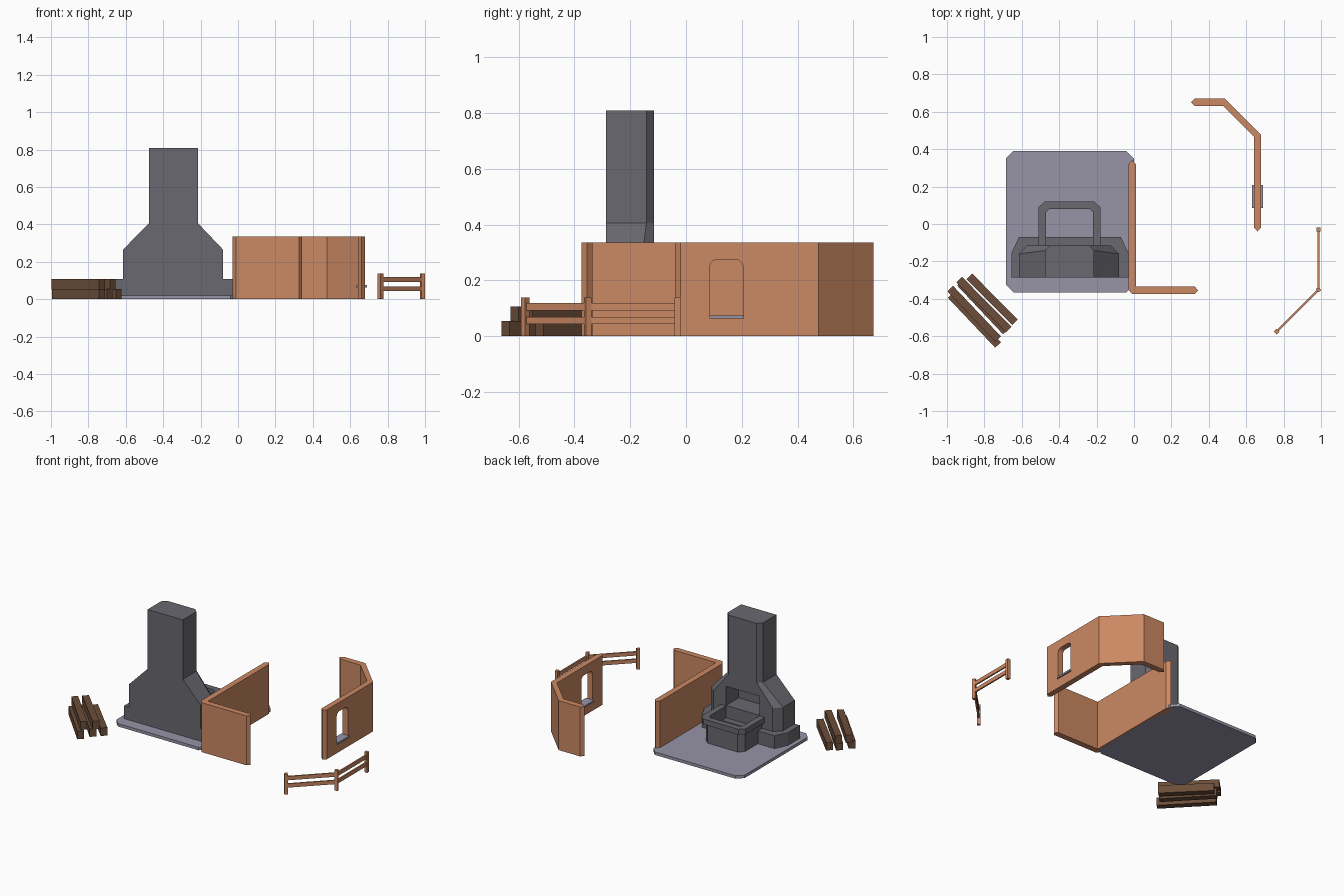
import bpy, bmesh, math
from mathutils import Vector, Matrix

if "Cube" in bpy.data.objects:
    bpy.data.objects.remove(bpy.data.objects["Cube"])


def material(name, rgb):
    m = bpy.data.materials.new(name)
    m.use_nodes = True
    m.diffuse_color = (*rgb, 1)
    bsdf = m.node_tree.nodes["Principled BSDF"]
    bsdf.inputs["Base Color"].default_value = (*rgb, 1)
    bsdf.inputs["Roughness"].default_value = 0.9
    return m


clay = material("warm clay", (0.60, 0.25, 0.125))
stone = material("dark stone", (0.14, 0.14, 0.16))
paving = material("pale lilac stone", (0.31, 0.295, 0.39))
bark = material("dark wood", (0.15, 0.075, 0.042))


def finish(bm, name, mat):
    bmesh.ops.recalc_face_normals(bm, faces=bm.faces)
    mesh = bpy.data.meshes.new(name)
    bm.to_mesh(mesh)
    bm.free()
    mesh.materials.append(mat)
    ob = bpy.data.objects.new(name, mesh)
    bpy.context.collection.objects.link(ob)
    return ob


def loft(name, mat, rings):
    """Skin a stack of equal-length rings and cap both ends."""
    bm = bmesh.new()
    loops = [[bm.verts.new(p) for p in ring] for ring in rings]
    n = len(loops[0])
    for a, b in zip(loops, loops[1:]):
        for i in range(n):
            j = (i + 1) % n
            bm.faces.new((a[i], a[j], b[j], b[i]))
    bm.faces.new(loops[0])
    bm.faces.new(loops[-1])
    return finish(bm, name, mat)


def prism(name, mat, outline, z0, z1):
    return loft(name, mat, [[(x, y, z) for x, y in outline] for z in (z0, z1)])


def box(name, mat, x0, x1, y0, y1, z0, z1):
    return prism(name, mat, [(x0, y0), (x1, y0), (x1, y1), (x0, y1)], z0, z1)


def beam(name, mat, a, b, width, z0, z1):
    """Straight bar between two plan points."""
    a, b = Vector(a), Vector(b)
    d = (b - a).normalized()
    s = Vector((-d.y, d.x)) * width / 2
    return prism(name, mat, [a - s, b - s, b + s, a + s], z0, z1)


def cut(ob, cutter):
    mod = ob.modifiers.new("opening", "BOOLEAN")
    mod.operation, mod.solver, mod.object = "DIFFERENCE", "EXACT", cutter
    bpy.context.view_layer.objects.active = ob
    bpy.ops.object.modifier_apply(modifier=mod.name)
    bpy.data.objects.remove(cutter)


# paved floor with clipped corners
L, R, F, B, C = -0.685, 0.0, -0.365, 0.39, 0.04
prism("floor_slab", paving, [
    (L + C, F), (R - C, F), (R, F + C), (R, B - C),
    (R - C, B), (L + C, B), (L, B - C), (L, F + C)], 0, 0.02)

# corner wall with pointed ends
WALL = 0.335
prism("corner_wall", clay, [
    (-0.03, 0.32), (-0.03, -0.35), (-0.01, -0.375), (0.325, -0.375),
    (0.343, -0.355), (0.325, -0.335), (0.01, -0.335), (0.01, 0.32),
    (-0.01, 0.342)], 0, WALL)

# bent wall with an arched window
bent = prism("bent_wall", clay, [
    (0.305, 0.652), (0.325, 0.632), (0.475, 0.632), (0.642, 0.465),
    (0.642, -0.02), (0.66, -0.04), (0.68, -0.02), (0.68, 0.475),
    (0.485, 0.672), (0.325, 0.672)], 0, WALL)
Y0, Y1, Z0, Z1, RAD = 0.085, 0.205, 0.063, 0.275, 0.027
arch = [(Y0, Z0), (Y1, Z0)]
for cy, start in ((Y1 - RAD, 0), (Y0 + RAD, 90)):
    for k in range(4):
        t = math.radians(start + k * 30)
        arch.append((cy + RAD * math.cos(t), Z1 - RAD + RAD * math.sin(t)))
cut(bent, loft("window_cutter", clay, [[(x, y, z) for y, z in arch] for x in (0.6, 0.72)]))
box("window_sill", paving, 0.63, 0.69, Y0, Y1 + 0.003, Z0, Z0 + 0.012)

# chimney base with splayed back corners
prism("hearth_base", stone, [
    (-0.655, -0.285), (-0.03, -0.285), (-0.03, -0.155), (-0.07, -0.07),
    (-0.615, -0.07), (-0.655, -0.155)], 0.02, 0.107)

# tapering hood and chimney in one skin
rings = []
for z, xl, xr, c in ((0.1, -0.615, -0.08, 0.045), (0.265, -0.615, -0.08, 0.045),
                     (0.405, -0.477, -0.213, 0.027), (0.808, -0.477, -0.213, 0.027)):
    f, b = -0.287, -0.115
    rings.append([(xl, f, z), (xr, f, z), (xr, b - c, z), (xr - c, b, z),
                  (xl + c, b, z), (xl, b - c, z)])
chimney = loft("chimney", stone, rings)
cut(chimney, box("mouth_cutter", stone, -0.47, -0.22, -0.25, -0.1, 0.19, 0.32))


# open basin in front of the hearth mouth
def basin(name, inset, z0, z1):
    mid = -0.345
    half = [(0.165 - inset, -0.115), (0.165 - inset, 0.09 - inset),
            (0.132 - inset, 0.12 - inset)]
    inner = [(0.125, -0.115), (0.125, 0.063), (0.108, 0.08)]
    outline = [(mid + x, y) for x, y in half]
    outline += [(mid - x, y) for x, y in reversed(half)]
    outline += [(mid - x, y) for x, y in inner]
    outline += [(mid + x, y) for x, y in reversed(inner)]
    prism(name, stone, outline, z0, z1)


basin("basin_wall", 0.02, 0.02, 0.15)
basin("basin_rim", 0, 0.15, 0.187)

# fence: three posts and two rails per span
posts = [(0.986, -0.03), (0.986, -0.352), (0.762, -0.576)]
for i, ((x, y), turn) in enumerate(zip(posts, (0, 22.5, 45))):
    d = Vector((math.cos(math.radians(turn)), math.sin(math.radians(turn)))) * 0.0105
    beam(f"fence_post_{i + 1}", clay, Vector((x, y)) - d, Vector((x, y)) + d, 0.021, 0, 0.138)
for i in range(2):
    for z in (0.043, 0.093):
        beam("fence_rail", clay, posts[i], posts[i + 1], 0.01, z, z + 0.026)

# stacked logs
lower = [((-0.98, -0.38), (-0.727, -0.647)), ((-0.93, -0.315), (-0.685, -0.575)),
         ((-0.88, -0.28), (-0.637, -0.525))]
upper = [((-0.983, -0.345), (-0.727, -0.615)), ((-0.935, -0.297), (-0.67, -0.565))]
for z, row in ((0, lower), (0.053, upper)):
    for a, b in row:
        beam("log", bark, a, b, 0.042, z, z + 0.054)
